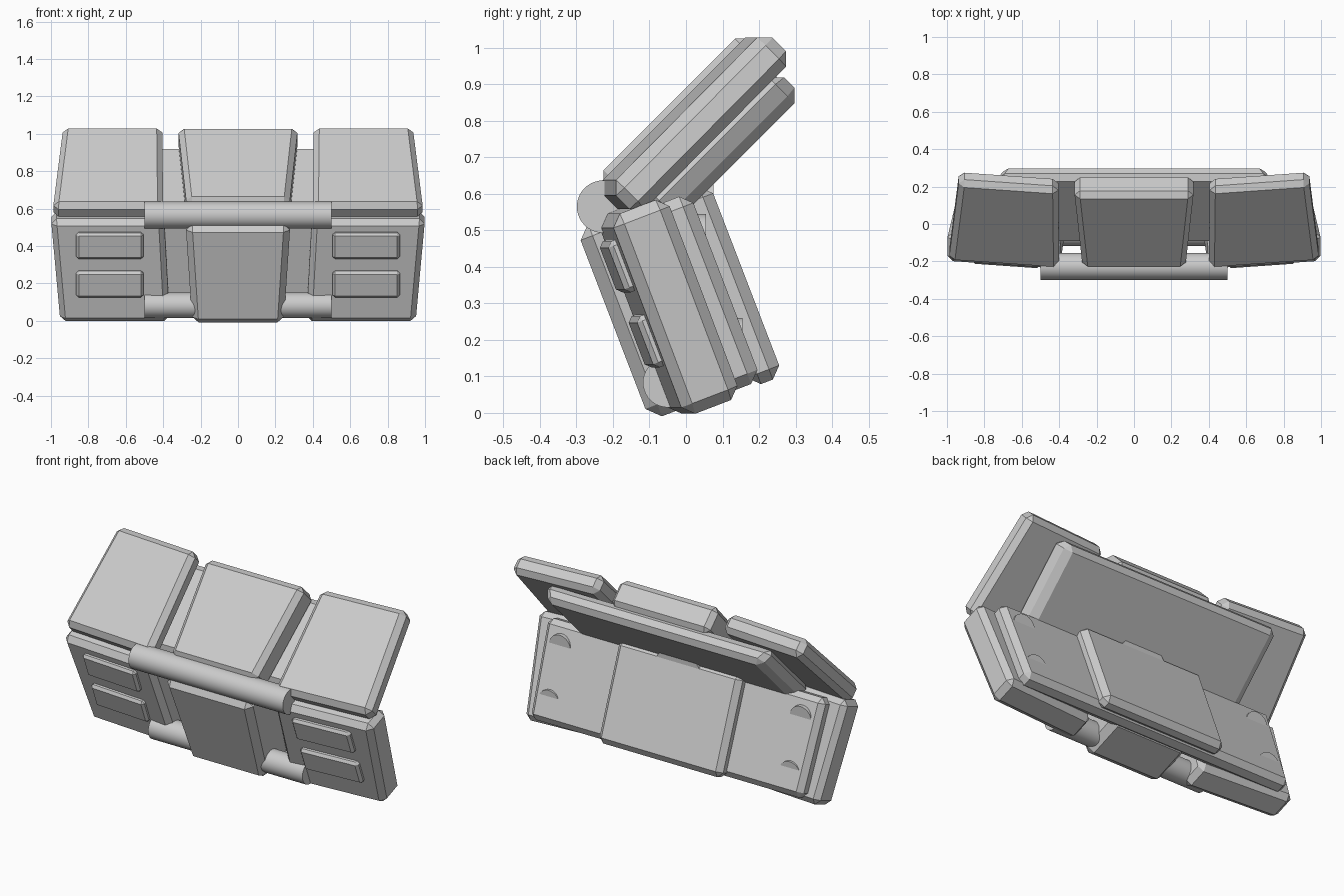
import bpy
import bmesh
from math import sin, cos, radians, pi
from mathutils import Matrix

cube = bpy.data.objects.get("Cube")
if cube:
    bpy.data.objects.remove(cube, do_unlink=True)

grey = bpy.data.materials.new("plain_grey")
grey.use_nodes = True
COLOUR = (0.6, 0.6, 0.6, 1)
grey.diffuse_color = COLOUR
grey.node_tree.nodes["Principled BSDF"].inputs["Base Color"].default_value = COLOUR

UPPER, LOWER = radians(45), radians(111)   # lean of the two leaves
YAW = 0.07                                 # sweep of the outer blocks


def finish(name, bm, bevel=0):
    bmesh.ops.recalc_face_normals(bm, faces=bm.faces)
    if bevel:
        bmesh.ops.bevel(bm, geom=bm.edges[:], offset=bevel, segments=1,
                        affect='EDGES', clamp_overlap=True)
    mesh = bpy.data.meshes.new(name)
    bm.to_mesh(mesh)
    bm.free()
    obj = bpy.data.objects.new(name, mesh)
    bpy.context.collection.objects.link(obj)
    mesh.materials.append(grey)
    return obj


def slab(name, lean, along, depth, x_low, x_high, bevel, side=1, yaw=0, inset=0):
    """Tapered block: along runs up the leaf, depth points out of its front."""
    bm = bmesh.new()
    bmesh.ops.create_cube(bm, size=2)
    for v in bm.verts:
        a = along[v.co.z > 0]
        b = depth[v.co.y > 0]
        x = (x_high if v.co.z > 0 else x_low)[v.co.x > 0]
        if v.co.y < 0:
            x -= inset if x > 0 else -inset
        y = a * cos(lean) - b * sin(lean) + yaw * (abs(x) - 0.95)
        v.co = (x * side, y, a * sin(lean) + b * cos(lean))
    return finish(name, bm, bevel)


def rod(name, centre, radius, length, axis):
    bm = bmesh.new()
    turn = Matrix.Rotation(pi / 2, 4, 'Y' if axis == 'X' else 'X')
    bmesh.ops.create_cone(bm, cap_ends=True, segments=40, radius1=radius,
                          radius2=radius, depth=length,
                          matrix=Matrix.Translation(centre) @ turn)
    obj = finish(name, bm)
    bpy.ops.object.select_all(action='DESELECT')
    obj.select_set(True)
    bpy.context.view_layer.objects.active = obj
    bpy.ops.object.shade_smooth_by_angle(angle=radians(30))


# Upper leaf
slab("upper_centre_block", UPPER, (0.28, 0.85), (0.47, 0.63),
     (-0.275, 0.275), (-0.32, 0.32), 0.03)
slab("upper_back_plate", UPPER, (0.33, 0.84), (0.39, 0.49),
     (-0.74, 0.74), (-0.74, 0.74), 0.03, inset=0.05)

# Lower leaf
slab("lower_centre_block", LOWER, (0.015, 0.58), (-0.17, 0.1),
     (-0.245, 0.245), (-0.28, 0.28), 0.035)
slab("lower_back_plate", LOWER, (0.01, 0.56), (-0.225, -0.12),
     (-0.88, 0.88), (-0.9, 0.9), 0.03)
slab("rear_centre_block", LOWER, (0, 0.565), (-0.285, -0.19),
     (-0.4, 0.4), (-0.4, 0.4), 0.03)

# Mirrored outer blocks, raised pads and rear studs
for side, word in ((1, "left"), (-1, "right")):
    slab("upper_block_" + word, UPPER, (0.285, 0.897), (0.475, 0.587),
         (0.4, 0.99), (0.405, 0.935), 0.03, side, YAW)
    slab("lower_block_" + word, LOWER, (-0.012, 0.575), (-0.16, 0.005),
         (0.365, 0.95), (0.395, 1.0), 0.03, side, YAW)
    for label, low in (("upper", 0.36), ("lower", 0.14)):
        slab(label + "_pad_" + word, LOWER, (low, low + 0.15), (-0.02, 0.03),
             (0.505, 0.865), (0.505, 0.865), 0.014, side, YAW)
    rod("upper_stud_" + word, (side * 0.78, 0.005, 0.475), 0.07, 0.1, 'Y')
    rod("lower_stud_" + word, (side * 0.78, 0.105, 0.19), 0.07, 0.1, 'Y')

# Hinge rods and the rear disc joining the leaves
rod("top_hinge", (0, -0.227, 0.565), 0.072, 1.0, 'X')
rod("bottom_hinge", (0, -0.05, 0.083), 0.068, 1.0, 'X')
rod("rear_disc", (0, -0.01, 0.52), 0.16, 0.17, 'Y')
